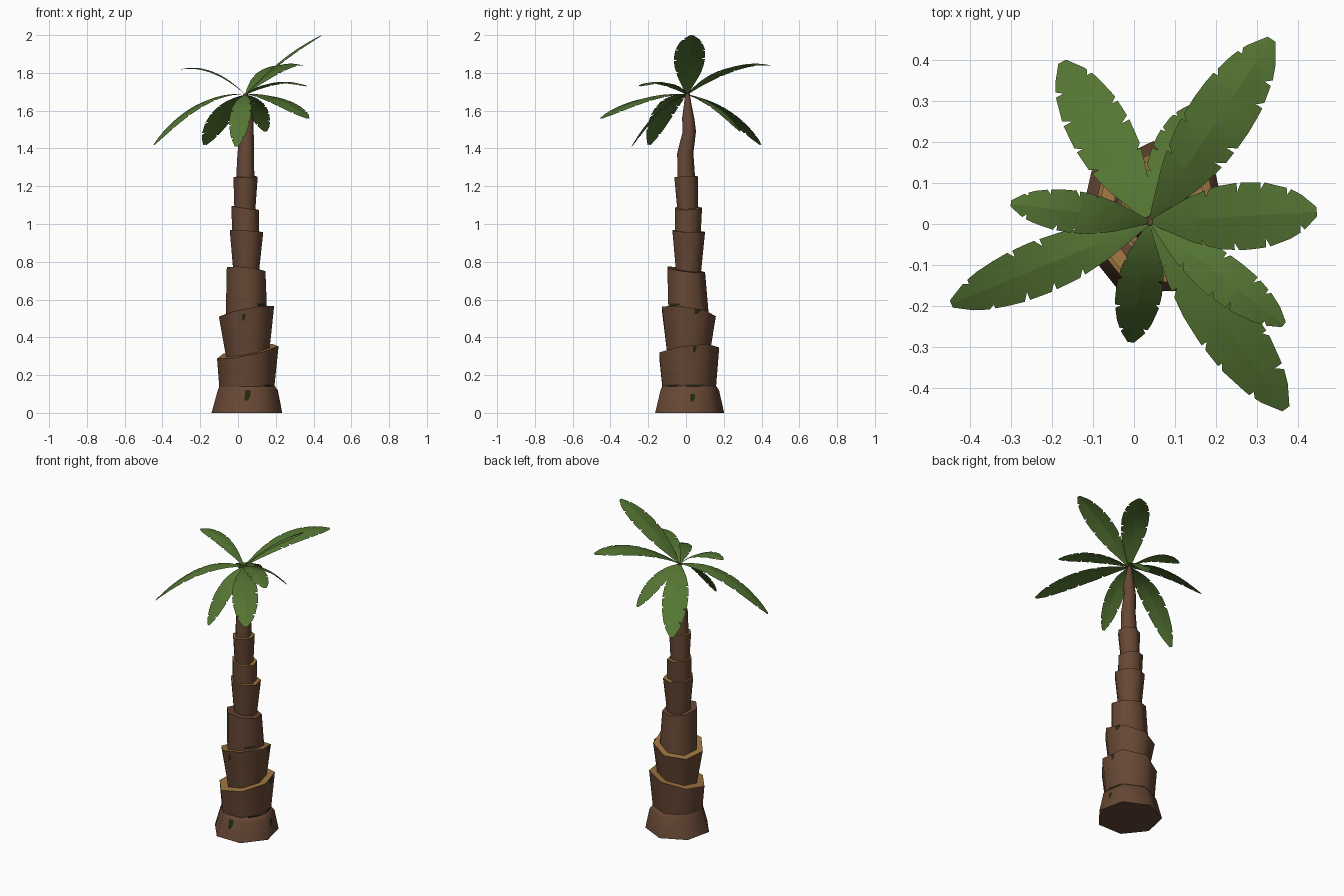
import bpy, bmesh, math, random
from mathutils import Vector

if "Cube" in bpy.data.objects:
    bpy.data.objects.remove(bpy.data.objects["Cube"])

random.seed(4)
SIDES = 7


def material(name, rgb):
    m = bpy.data.materials.new(name)
    m.diffuse_color = (*rgb, 1)
    m.use_nodes = True
    m.node_tree.nodes["Principled BSDF"].inputs["Base Color"].default_value = m.diffuse_color
    return m


BARK = material("brown bark", (0.135, 0.064, 0.035))
TAN = material("tan cut wood", (0.33, 0.17, 0.05))
DARK = material("dark moss", (0.018, 0.023, 0.005))
GREEN = material("leaf green", (0.09, 0.18, 0.033))


def finish(bm, name, mats, angle):
    me = bpy.data.meshes.new(name)
    bm.to_mesh(me)
    bm.free()
    ob = bpy.data.objects.new(name, me)
    bpy.context.collection.objects.link(ob)
    for m in mats:
        me.materials.append(m)
    bpy.ops.object.select_all(action='DESELECT')
    ob.select_set(True)
    bpy.context.view_layer.objects.active = ob
    bpy.ops.object.shade_smooth_by_angle(angle=math.radians(angle))
    return ob


def ring(r, cx, cy, z, sx=0, sy=0):
    """Seven-sided ring whose plane slopes by sx, sy."""
    pts = []
    for i in range(SIDES):
        a = math.pi / 2 + i * math.tau / SIDES
        dx, dy = r * math.cos(a), r * math.sin(a)
        pts.append(Vector((cx + dx, cy + dy, z + sx * dx + sy * dy)))
    return pts


def trunk_piece(name, rings, tan_top):
    bm = bmesh.new()
    loops = [[bm.verts.new(p) for p in ring(*r)] for r in rings]
    for a, b in zip(loops, loops[1:]):
        for i in range(SIDES):
            j = (i + 1) % SIDES
            bm.faces.new((a[i], a[j], b[j], b[i]))
    bm.faces.new(loops[0][::-1])
    cap = bm.faces.new(loops[-1])
    cap.material_index = 1 if tan_top else 0
    finish(bm, name, [BARK, TAN], 60)


# Trunk: stacked flared pieces, rings are (radius, cx, cy, z, slope x, slope y)
SEGMENTS = [
    ([(0.192, 0.047, 0.010, 0), (0.163, 0.052, 0.012, 0.12),
      (0.148, 0.048, 0.010, 0.145)], False),
    ([(0.146, 0.046, 0.010, 0.10), (0.167, 0.052, 0.009, 0.325, 0.20, 0.13)], True),
    ([(0.115, 0.050, 0.007, 0.29), (0.150, 0.045, 0.008, 0.533, 0.19, -0.14)], True),
    ([(0.113, 0.045, 0.010, 0.49), (0.105, 0.043, -0.004, 0.758, -0.10, -0.13)], False),
    ([(0.068, 0.043, 0.010, 0.73), (0.091, 0.045, 0.010, 0.962, -0.06, -0.04)], True),
    ([(0.072, 0.040, 0.005, 0.93), (0.075, 0.038, 0.010, 1.085, -0.14, 0.02)], True),
    ([(0.056, 0.036, 0.006, 1.06), (0.066, 0.040, -0.002, 1.25, 0.03, 0.04)], True),
    ([(0.050, 0.038, 0.000, 1.22), (0.045, 0.041, -0.006, 1.375),
      (0.037, 0.047, 0.016, 1.49), (0.034, 0.048, 0.010, 1.56),
      (0.020, 0.042, 0.008, 1.64), (0.012, 0.040, 0.008, 1.69)], False),
]
for n, (rings, tan) in enumerate(SEGMENTS):
    trunk_piece(f"trunk_segment_{n + 1}", rings, tan)


# Dark moss patches lying just off the trunk facets
def moss_patch(seg, facet, u0, u1, z0, z1):
    lo, hi = [ring(*r) for r in SEGMENTS[seg][0][:2]]
    i, j = facet, (facet + 1) % SIDES
    normal = (lo[j] - lo[i]).cross(hi[i] - lo[i]).normalized() * 0.004

    def point(u, z):
        a, b = lo[i].lerp(lo[j], u), hi[i].lerp(hi[j], u)
        return a.lerp(b, (z - a.z) / (b.z - a.z)) + normal

    zm = (z0 + z1) / 2
    um = u0 + (u1 - u0) * 0.65
    bm = bmesh.new()
    bm.faces.new([bm.verts.new(point(u, z)) for u, z in
                  ((u0, z0), (um, z0), (u1, zm), (u1, z1), (u0, z1), (u0, zm))])
    finish(bm, "moss_patch", [DARK], 30)


for p in [(0, 3, .40, .60, .065, .12), (0, 5, .35, .50, .06, .10),
          (1, 4, .30, .90, .140, .152), (1, 5, .20, .90, .138, .152),
          (1, 5, .45, .58, .320, .355), (2, 3, .30, .45, .49, .525),
          (2, 5, .55, .80, .525, .55), (3, 4, .15, .85, .567, .578)]:
    moss_patch(*p)


# Leaves: arched blades with a ridge along the middle and torn notches
PROFILE = [(0, .06), (.1, .32), (.25, .68), (.4, .92), (.55, 1), (.7, .95),
           (.85, .72), (.95, .42), (1, .14)]


def width_at(t):
    for (a, wa), (b, wb) in zip(PROFILE, PROFILE[1:]):
        if t <= b:
            return wa + (wb - wa) * (t - a) / (b - a)
    return PROFILE[-1][1]


def leaf(name, tip, zmid, half):
    root = Vector((0.04, 0.005, 1.685))
    tip = Vector(tip)
    flat = Vector((tip.x - root.x, tip.y - root.y, 0)).normalized()
    across = Vector((-flat.y, flat.x, 0))

    def spine(t):
        p = root.lerp(tip, t)
        p.z = (root.z * (1 - t) * (1 - 2 * t) + zmid * 4 * t * (1 - t)
               + tip.z * t * (2 * t - 1))
        return p

    bm = bmesh.new()
    for side in (-1, 1):
        stations = [(i / 12, 1.0) for i in range(13)]
        for base in (.36, .53, .70, .86):
            c = base + random.uniform(-.05, .05)
            stations = [s for s in stations if abs(s[0] - c) > .02]
            stations += [(c - .013, 1), (c, random.uniform(.45, .75)), (c + .013, 1)]
        stations.sort()
        prev = None
        for t, depth in stations:
            te = t - (.03 if depth < 1 else 0)      # tears lean to the root
            w = width_at(t) * half * depth
            edge = spine(te) + across * side * w
            edge.z -= 0.14 * w
            cur = (bm.verts.new(spine(t - (.03 if depth < 1 else 0))),
                   bm.verts.new(edge))
            if prev:
                q = (prev[0], cur[0], cur[1], prev[1])
                bm.faces.new(q if side > 0 else q[::-1])
            prev = cur
    bmesh.ops.remove_doubles(bm, verts=bm.verts, dist=0.0004)
    finish(bm, name, [GREEN], 40)


for n, (tip, zmid, half) in enumerate([
        ((-0.445, -0.195, 1.42), 1.635, 0.066),
        ((-0.175, 0.395, 1.42), 1.605, 0.076),
        ((-0.300, 0.050, 1.82), 1.805, 0.052),
        ((0.445, 0.030, 2.00), 1.875, 0.083),
        ((0.335, 0.450, 1.84), 1.825, 0.080),
        ((0.370, -0.450, 1.56), 1.665, 0.076),
        ((0.365, -0.245, 1.73), 1.750, 0.056),
        ((-0.008, -0.288, 1.41), 1.600, 0.057),
        ((0.145, 0.288, 1.49), 1.630, 0.060)]):
    leaf(f"leaf_{n + 1}", tip, zmid, half)
